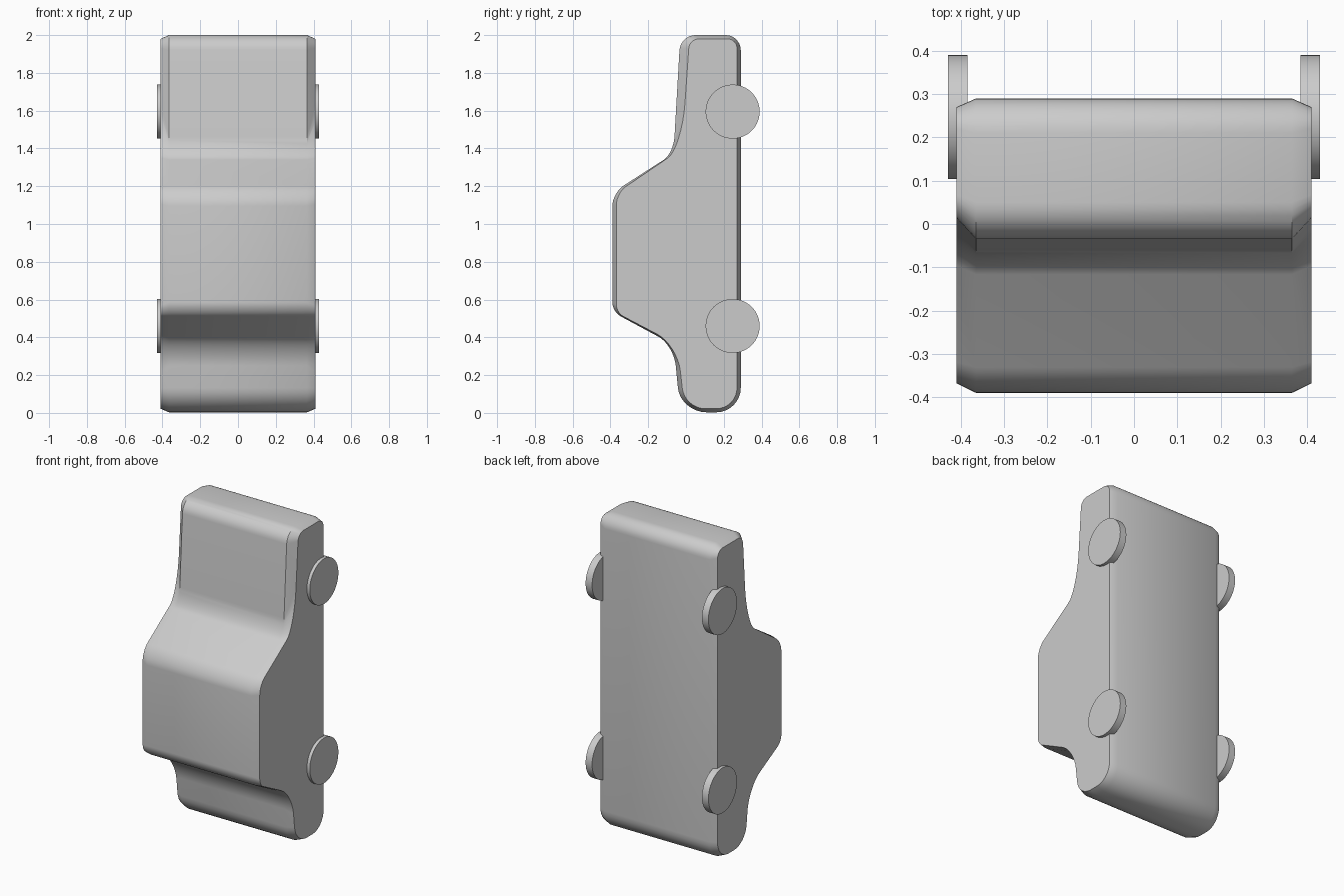
import bpy, bmesh, math
from mathutils import Vector

if "Cube" in bpy.data.objects:
    bpy.data.objects.remove(bpy.data.objects["Cube"])

SEG = 8


def rounded(corners):
    """Round each (y, z, distance_before, distance_after) polygon corner."""
    pts, n = [], len(corners)
    for i, (y, z, d1, d2) in enumerate(corners):
        p = Vector((y, z))
        a = p + (Vector(corners[i - 1][:2]) - p).normalized() * d1
        b = p + (Vector(corners[(i + 1) % n][:2]) - p).normalized() * d2
        h1, h2 = a.lerp(p, 0.55), b.lerp(p, 0.55)
        for k in range(SEG + 1):
            t = k / SEG
            u = 1 - t
            pts.append(a * u**3 + h1 * 3 * u * u * t + h2 * 3 * u * t * t + b * t**3)
    return pts


def finish(name, bm):
    bmesh.ops.recalc_face_normals(bm, faces=bm.faces)
    mesh = bpy.data.meshes.new(name)
    bm.to_mesh(mesh)
    bm.free()
    ob = bpy.data.objects.new(name, mesh)
    bpy.context.collection.objects.link(ob)
    bpy.ops.object.select_all(action='DESELECT')
    ob.select_set(True)
    bpy.context.view_layer.objects.active = ob
    bpy.ops.object.shade_smooth_by_angle(angle=math.radians(30))
    return ob


# Car side profiles: full section and the smaller chamfered side panel
full = rounded([
    (0.29, 0.003, 0.13, 0.13), (0.29, 2.0, 0.08, 0.08),
    (-0.03, 2.0, 0.08, 0.08), (-0.066, 1.373, 0.09, 0.06),
    (-0.39, 1.165, 0.07, 0.07), (-0.39, 0.535, 0.05, 0.05),
    (-0.065, 0.36, 0.09, 0.11), (-0.03, 0.003, 0.13, 0.14)])
side = rounded([
    (0.27, 0.022, 0.11, 0.11), (0.27, 1.98, 0.05, 0.05),
    (0.018, 1.98, 0.05, 0.05), (-0.022, 1.40, 0.24, 0.09),
    (-0.368, 1.165, 0.06, 0.06), (-0.368, 0.53, 0.04, 0.04),
    (-0.045, 0.36, 0.12, 0.14), (-0.008, 0.022, 0.11, 0.11)])

# Body lofted across the width
bm = bmesh.new()
rings = [[bm.verts.new((x, p.x, p.y)) for p in prof]
         for x, prof in ((-0.41, side), (-0.365, full), (0.365, full), (0.41, side))]
for r, s in zip(rings, rings[1:]):
    for i in range(len(r)):
        j = (i + 1) % len(r)
        bm.faces.new((r[i], r[j], s[j], s[i]))
bm.faces.new(rings[0])
bm.faces.new(rings[-1])
finish("car_body", bm)

# Four disc wheels
for end, z in (("front", 1.595), ("rear", 0.46)):
    for label, sx in (("left", -1), ("right", 1)):
        bm = bmesh.new()
        bmesh.ops.create_cone(bm, cap_ends=True, segments=64,
                              radius1=0.143, radius2=0.143, depth=0.045)
        wheel = finish(f"{end}_{label}_wheel", bm)
        wheel.rotation_euler = (0, math.pi / 2, 0)
        wheel.location = (sx * 0.4075, 0.247, z)
